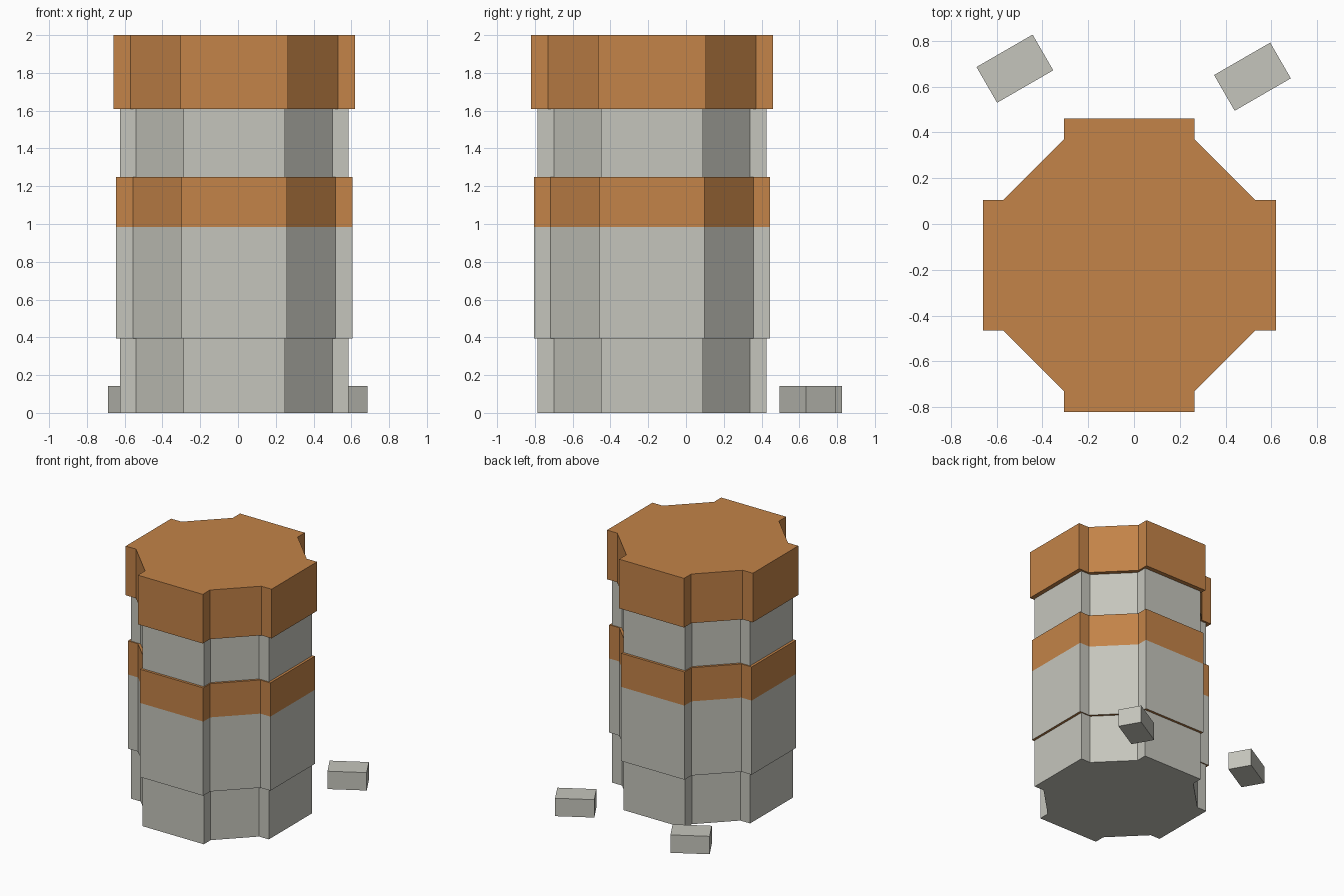
import bpy
import bmesh
import math

cube = bpy.data.objects.get("Cube")
if cube:
    bpy.data.objects.remove(cube, do_unlink=True)


def make_material(name, srgb):
    rgb = [((c / 255 + 0.055) / 1.055) ** 2.4 for c in srgb]
    mat = bpy.data.materials.new(name)
    mat.use_nodes = True
    mat.diffuse_color = (*rgb, 1)
    bsdf = next(n for n in mat.node_tree.nodes if n.type == 'BSDF_PRINCIPLED')
    bsdf.inputs["Base Color"].default_value = (*rgb, 1)
    return mat


STONE = make_material("stone grey", (197, 197, 188))
CLAY = make_material("clay brown", (195, 131, 72))

# One quarter of the tower plan, for a half width of 1
QUARTER = [(1.0, -0.445), (1.0, 0.445), (0.859, 0.445), (0.445, 0.859)]
CENTRE = (-0.02, -0.18)


def add_object(name, bm, materials):
    bmesh.ops.recalc_face_normals(bm, faces=bm.faces)
    mesh = bpy.data.meshes.new(name)
    bm.to_mesh(mesh)
    bm.free()
    for mat in materials:
        mesh.materials.append(mat)
    obj = bpy.data.objects.new(name, mesh)
    bpy.context.collection.objects.link(obj)
    return obj


def plan(half_width):
    """Sixteen-corner outline made by turning the quarter four times."""
    points = []
    for k in range(4):
        c, s = round(math.cos(k * math.pi / 2)), round(math.sin(k * math.pi / 2))
        points += [((x * c - y * s) * half_width, (x * s + y * c) * half_width)
                   for x, y in QUARTER]
    return points


def tower_section(name, half_width, levels, materials):
    bm = bmesh.new()
    rings = [[bm.verts.new((x, y, z)) for x, y in plan(half_width)] for z in levels]
    bm.faces.new(rings[0])
    bm.faces.new(rings[-1])
    for low, high in zip(rings, rings[1:]):
        for i in range(len(low)):
            j = (i + 1) % len(low)
            bm.faces.new((low[i], low[j], high[j], high[i]))
    obj = add_object(name, bm, materials)
    obj.location = (*CENTRE, 0)
    return obj


def brick(name, x, y):
    bm = bmesh.new()
    bmesh.ops.create_cube(bm, size=1)
    bmesh.ops.scale(bm, vec=(0.283, 0.18, 0.142), verts=bm.verts)
    obj = add_object(name, bm, [STONE])
    obj.location = (x, y, 0.071)
    obj.rotation_euler.z = math.radians(30)


# Stacked tower sections
tower_section("tower_base", 0.605, (0, 0.395), [STONE])
body = tower_section("tower_body", 0.625, (0.395, 0.983, 1.25), [STONE, CLAY])
tower_section("tower_neck", 0.605, (1.25, 1.61), [STONE])
tower_section("tower_cap", 0.64, (1.61, 2.0), [CLAY])

# Clay band round the top of the body, and its ledges
for face in body.data.polygons:
    if face.center.z > 0.983 or abs(face.normal.z) > 0.5:
        face.material_index = 1

# Loose bricks behind the tower
brick("brick_left", 0.517, 0.643)
brick("brick_right", -0.52, 0.678)
